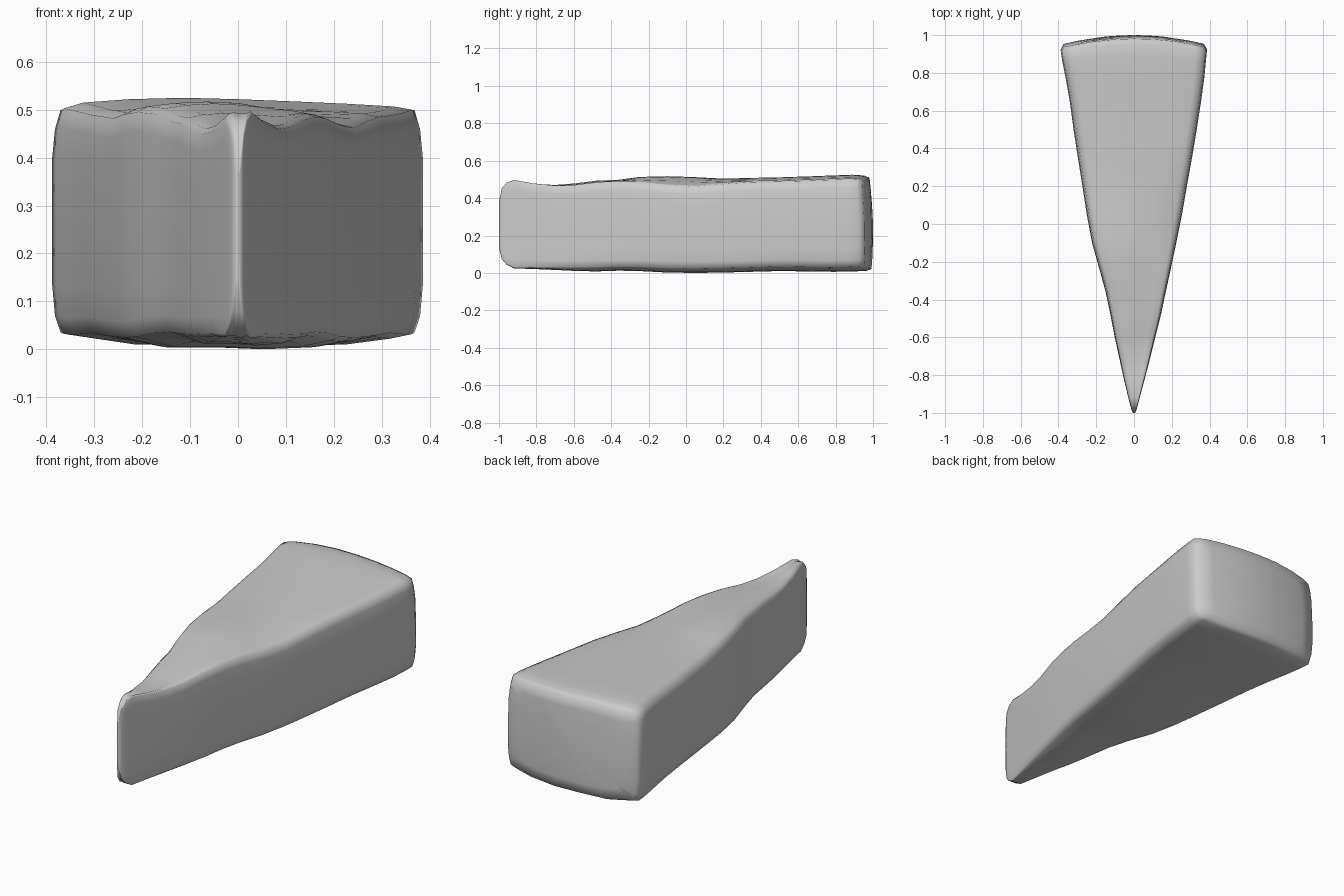
import bpy, bmesh

if "Cube" in bpy.data.objects:
    bpy.data.objects.remove(bpy.data.objects["Cube"])

# stations along the slice: y, left x, right x, bottom z, top z, right top edge z
stations = [
    (-1.0, -.005, .005, .14, .38, .37),
    (-.985, -.013, .013, .08, .45, .445),
    (-.96, -.02, .02, .05, .478, .475),
    (-.92, -.03, .03, .028, .495, .49),
    (-.82, -.054, .057, .025, .477, .472),
    (-.7, -.08, .088, .02, .47, .46),
    (-.6, -.102, .113, .015, .478, .463),
    (-.48, -.125, .143, .012, .493, .478),
    (-.36, -.15, .168, .016, .498, .485),
    (-.25, -.18, .192, .014, .513, .482),
    (-.1, -.222, .224, .006, .517, .468),
    (.05, -.25, .254, .004, .512, .462),
    (.2, -.273, .28, .006, .504, .475),
    (.35, -.297, .307, .01, .508, .485),
    (.5, -.32, .332, .014, .511, .488),
    (.65, -.34, .355, .012, .516, .492),
    (.78, -.362, .372, .01, .521, .497),
    (.88, -.38, .381, .012, .525, .5),
    (.94, -.388, .386, .015, .521, .499),
]

def section(xl, xr, zb, zt, zr):
    """Rounded cross-section with soft corners and gently crowned faces."""
    c, h = (xl + xr) / 2, (xr - xl) / 2
    zl = max(zb + .1, zt - .022)
    lo = zb + min(.02, h * .15)
    top = [(-.955, zl), (-.85, zl + .012), (-.6, zt - .003), (-.3, zt),
           (0, zt - .003), (.3, zt * .7 + zr * .3), (.6, (zt + zr) / 2),
           (.85, zr + .007), (.955, zr)]
    bottom = [(.955, lo), (.85, lo - .008), (.6, zb), (.2, zb - .004),
              (-.2, zb), (-.6, zb), (-.85, lo - .006), (-.955, lo)]
    right = [(.985, zr - .04), (1, zr - .1), (1, (zr + lo) / 2), (1, lo + .1), (.985, lo + .035)]
    left = [(-.985, lo + .035), (-1, lo + .1), (-1, (zl + lo) / 2), (-1, zl - .1), (-.985, zl - .04)]
    if zt - zb < .35:  # keep the short tip ring evenly spread
        right = [(1, zr + (lo - zr) * t) for t in (.15, .3, .5, .7, .85)]
        left = [(-1, lo + (zl - lo) * t) for t in (.15, .3, .5, .7, .85)]
    return [(c + u * h, z) for u, z in top + right + bottom + left]

def back_y(x, z):
    """Curved outer face of the slice."""
    return 1 - .05 * (x / .388) ** 2 - .018 * abs((z - .2) / .3) ** 2

bm = bmesh.new()
rings = []
for y, *dims in stations:
    bend = max(0, (y - .5) / .44) ** 2
    rings.append([bm.verts.new((x, y + bend * (back_y(x, z) - .965), max(z, 0)))
                  for x, z in section(*dims)])

# rounded back face from shrinking rings
last = section(*stations[-1][1:])
for s in (.96, .75, .4):
    pts = [(x * s, .262 + (z - .262) * s) for x, z in last]
    rings.append([bm.verts.new((x, back_y(x, z), z)) for x, z in pts])

n = len(rings[0])
for a, b in zip(rings, rings[1:]):
    for i in range(n):
        j = (i + 1) % n
        bm.faces.new((a[i], a[j], b[j], b[i]))
bm.faces.new(rings[0])
tail = bm.verts.new((0, 1, .262))
for i in range(n):
    bm.faces.new((rings[-1][i], rings[-1][(i + 1) % n], tail))
bmesh.ops.recalc_face_normals(bm, faces=bm.faces)
for f in bm.faces:
    f.smooth = True

mesh = bpy.data.meshes.new("wedge_slice")
bm.to_mesh(mesh)
bm.free()
obj = bpy.data.objects.new("wedge_slice", mesh)
bpy.context.collection.objects.link(obj)
